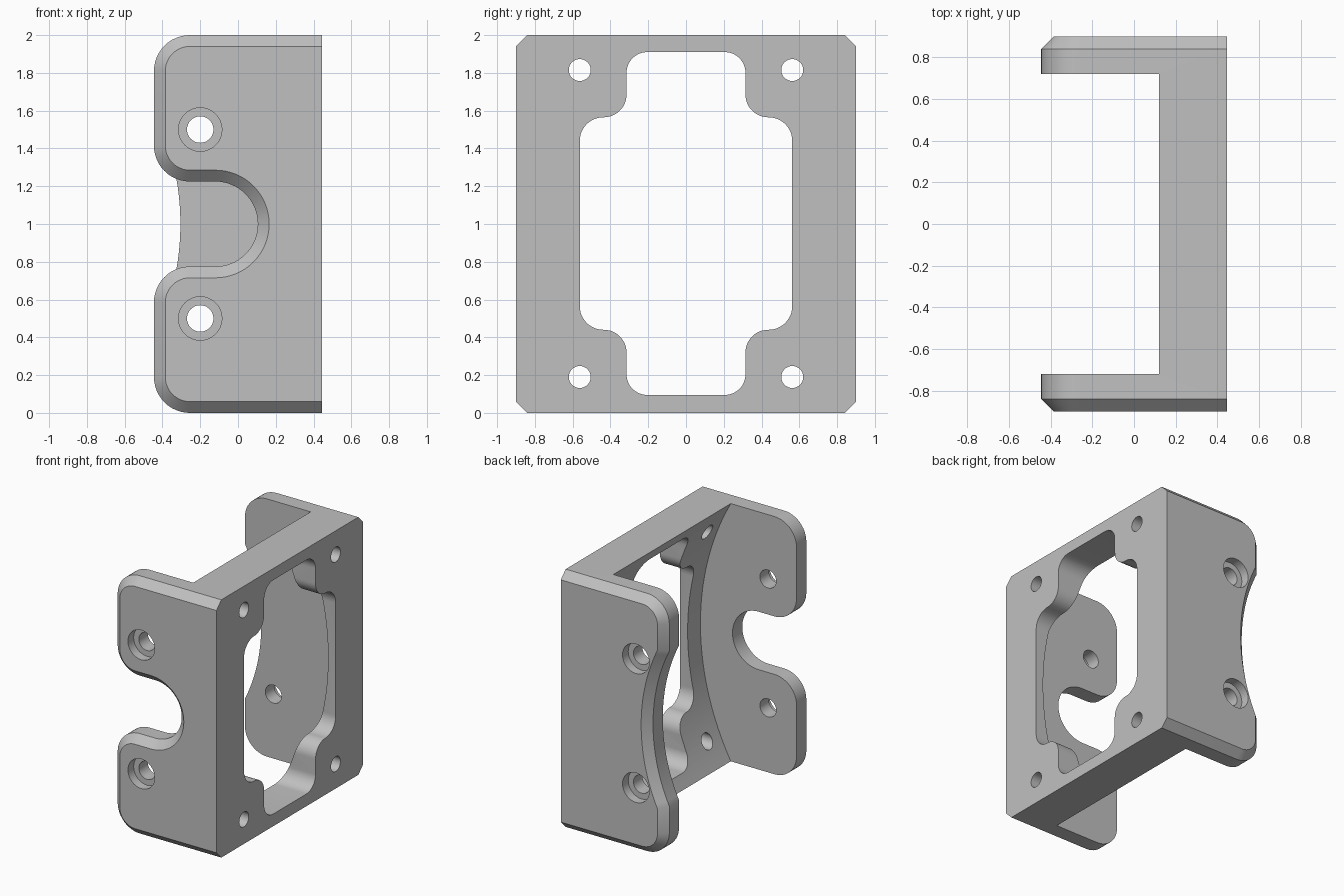
import bpy, bmesh, math

if "Cube" in bpy.data.objects:
    bpy.data.objects.remove(bpy.data.objects["Cube"])

grey = bpy.data.materials.new("light_grey")
grey.diffuse_color = (0.53, 0.53, 0.53, 1)
grey.use_nodes = True
grey.node_tree.nodes["Principled BSDF"].inputs["Base Color"].default_value = grey.diffuse_color


def arc(cx, cy, r, a0, a1, n=12):
    """Points on an arc, angles in degrees."""
    angles = [math.radians(a0 + (a1 - a0) * i / n) for i in range(n + 1)]
    return [(cx + r * math.cos(a), cy + r * math.sin(a)) for a in angles]


def loft(name, rings):
    """Closed solid through rings with equal point counts."""
    bm = bmesh.new()
    loops = [[bm.verts.new(p) for p in ring] for ring in rings]
    n = len(loops[0])
    for a, b in zip(loops, loops[1:]):
        for i in range(n):
            bm.faces.new((a[i], a[(i + 1) % n], b[(i + 1) % n], b[i]))
    bm.faces.new(loops[0])
    bm.faces.new(loops[-1])
    bmesh.ops.recalc_face_normals(bm, faces=bm.faces)
    mesh = bpy.data.meshes.new(name)
    bm.to_mesh(mesh)
    bm.free()
    mesh.materials.append(grey)
    ob = bpy.data.objects.new(name, mesh)
    bpy.context.collection.objects.link(ob)
    return ob


def along_y(pts, y):
    return [(x, y, z) for x, z in pts]


def along_x(pts, x):
    return [(x, y, z) for y, z in pts]


def boolean(ob, other, operation):
    mod = ob.modifiers.new("bool", 'BOOLEAN')
    mod.operation, mod.solver, mod.object = operation, 'EXACT', other
    bpy.context.view_layer.objects.active = ob
    bpy.ops.object.modifier_apply(modifier=mod.name)
    bpy.data.objects.remove(other)


X0, X1 = -0.445, 0.445      # open edge and mounting face
CX = -1.67                  # shared centre of the two concave curves
R = 0.19                    # arm corner radius
FX = X0 + R


def notched_profile(d):
    """Front arm outline with a rounded slot, inset by d."""
    return ([(X1, 2 - d)] + arc(FX, 2 - R, R - d, 90, 180)
            + arc(FX, 1.225 + R, R - d, 180, 270)
            + arc(-0.12, 1, 0.225 + d, 90, -90, 32)
            + arc(FX, 0.775 - R, R - d, 90, 180)
            + arc(FX, R, R - d, 180, 270) + [(X1, d)])


def scooped_profile(d):
    """Back arm outline with a shallow concave edge, inset by d."""
    r = 1.365 + d
    a = math.degrees(math.acos((X0 + d - CX) / r))
    return ([(X1, 2 - d)] + arc(FX, 2 - R, R - d, 90, 180)
            + arc(CX, 1, r, a, -a, 32)
            + arc(FX, R, R - d, 180, 270) + [(X1, d)])


def make_arm(name, profile, side):
    """Arm with chamfered outer rim and two counterbored screw holes."""
    ob = loft(name, [along_y(profile(0), side * 0.72),
                     along_y(profile(0), side * 0.84),
                     along_y(profile(0.06), side * 0.90)])
    for z in (0.5, 1.5):
        for r, start in ((0.07, 0.6), (0.115, 0.83)):
            ring = arc(-0.2, z, r, 0, 360, 32)[:-1]
            boolean(ob, loft("screw_cutter", [along_y(ring, side * start),
                                              along_y(ring, side * 1.0)]), 'DIFFERENCE')
    return ob


front_arm = make_arm("front_arm", notched_profile, -1)
back_arm = make_arm("back_arm", scooped_profile, 1)

# Mounting plate with curved inner face
a = math.degrees(math.asin(1 / 2.05))
plate_outline = [(X1, 2)] + arc(CX, 1, 2.05, a, -a, 48) + [(X1, 0)]
plate = loft("bracket", [along_y(plate_outline, -0.72), along_y(plate_outline, 0.72)])

# Stepped, rounded window
quarter = (arc(0.4375, 0.4375, 0.125, 0, 90)
           + arc(0.435, 0.6825, 0.12, 270, 180)
           + arc(0.205, 0.7975, 0.11, 0, 90))
window = (quarter + [(-y, z) for y, z in reversed(quarter)]
          + [(-y, -z) for y, z in quarter]
          + [(y, -z) for y, z in reversed(quarter)])
window = [(y, z + 1.0025) for y, z in window]
boolean(plate, loft("window_cutter", [along_x(window, 0), along_x(window, 0.6)]), 'DIFFERENCE')

# Four mounting holes
for y in (-0.5625, 0.5625):
    for z in (0.19, 1.815):
        ring = arc(y, z, 0.058, 0, 360, 32)[:-1]
        boolean(plate, loft("mount_cutter", [along_x(ring, 0), along_x(ring, 0.6)]), 'DIFFERENCE')

# Join into one solid piece
boolean(plate, front_arm, 'UNION')
boolean(plate, back_arm, 'UNION')

bpy.ops.object.select_all(action='DESELECT')
plate.select_set(True)
bpy.context.view_layer.objects.active = plate
bpy.ops.object.shade_smooth_by_angle(angle=math.radians(30))
